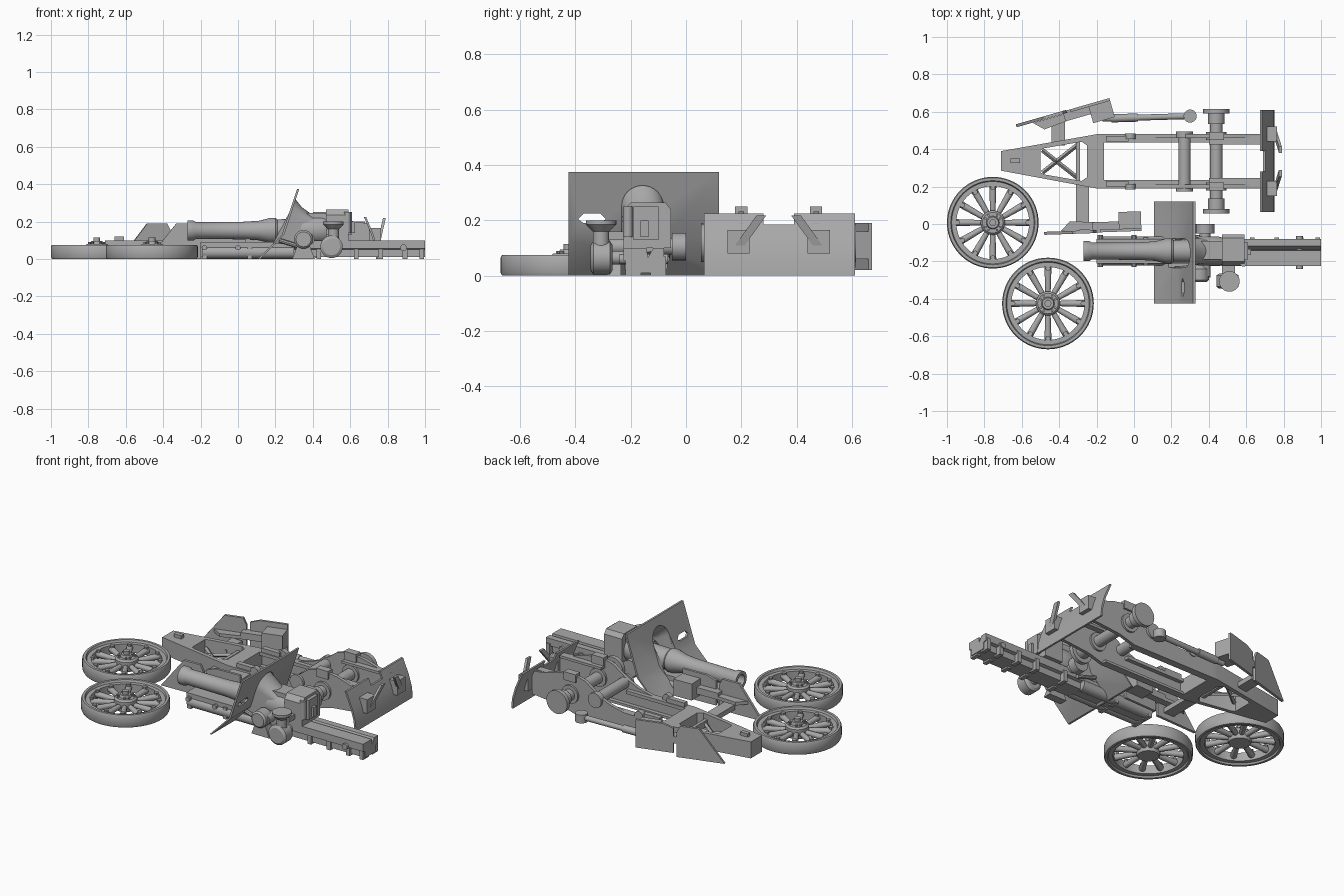
import bpy
import bmesh
from math import sin, cos, pi, radians
from mathutils import Vector, Matrix

if "Cube" in bpy.data.objects:
    bpy.data.objects.remove(bpy.data.objects["Cube"], do_unlink=True)

steel = bpy.data.materials.new("plain grey steel")
steel.use_nodes = True
GREY = (0.4, 0.4, 0.4, 1)
steel.diffuse_color = GREY
steel.node_tree.nodes["Principled BSDF"].inputs["Base Color"].default_value = GREY
parts = []


def loft(name, rings, caps=True):
    """Skin a sequence of equal rings of points."""
    bm = bmesh.new()
    rows = [[bm.verts.new(p) for p in ring] for ring in rings]
    count = len(rows[0])
    for low, high in zip(rows, rows[1:]):
        for i in range(count):
            j = (i + 1) % count
            bm.faces.new((low[i], low[j], high[j], high[i]))
    if caps:
        bm.faces.new(rows[0])
        bm.faces.new(rows[-1])
    bmesh.ops.remove_doubles(bm, verts=bm.verts, dist=0.0001)
    bmesh.ops.recalc_face_normals(bm, faces=bm.faces)
    mesh = bpy.data.meshes.new(name)
    bm.to_mesh(mesh)
    bm.free()
    mesh.materials.append(steel)
    obj = bpy.data.objects.new(name, mesh)
    bpy.context.collection.objects.link(obj)
    parts.append(obj)
    return obj


def prism(name, outline, axis, low, high):
    """Extrude a 2D outline along one axis."""
    place = {"x": lambda a, b, d: (d, a, b),
             "y": lambda a, b, d: (a, d, b),
             "z": lambda a, b, d: (a, b, d)}[axis]
    return loft(name, [[place(a, b, d) for a, b in outline] for d in (low, high)])


def box(name, x, y, z):
    return prism(name, [(x[0], y[0]), (x[1], y[0]), (x[1], y[1]), (x[0], y[1])], "z", *z)


def turn(name, start, direction, profile, sides=32, caps=True):
    """Revolve (radius, distance) pairs around a direction."""
    spin = Vector(direction).to_track_quat("Z", "Y")
    rings = [[Vector(start) + spin @ Vector((r * cos(2 * pi * i / sides),
              r * sin(2 * pi * i / sides), d)) for i in range(sides)] for r, d in profile]
    return loft(name, rings, caps and profile[0][0] > 0)


def rod(name, start, end, r, r_end=None, sides=20):
    line = Vector(end) - Vector(start)
    return turn(name, start, line, [(r, 0), (r_end or r, line.length)], sides)


def cut(target, cutter):
    mod = target.modifiers.new("opening", "BOOLEAN")
    mod.operation, mod.solver, mod.object = "DIFFERENCE", "EXACT", cutter
    with bpy.context.temp_override(object=target, active_object=target):
        bpy.ops.object.modifier_apply(modifier=mod.name)
    parts.remove(cutter)
    bpy.data.objects.remove(cutter, do_unlink=True)


# Two spoked wheels lying flat
TYRE = [(.195, .01), (.22, .01), (.225, 0), (.24, 0), (.245, .01), (.245, .065),
        (.24, .075), (.225, .075), (.22, .062), (.195, .062)]
HUB = [(0, .01), (.06, .01), (.065, .02), (.065, .07), (.055, .08), (.035, .08),
       (.03, .095), (.018, .095), (.018, .115), (0, .115)]
for label, cx, cy in (("rear", -.755, .007), ("front", -.46, -.425)):
    base = (cx, cy, 0)
    turn(label + "_wheel_tyre", base, (0, 0, 1), TYRE + TYRE[:1], 64, False)
    turn(label + "_wheel_hub", base, (0, 0, 1), HUB)
    for i in range(12):
        c, s = cos(i * pi / 6), sin(i * pi / 6)
        at = lambda r, z: (cx + r * c, cy + r * s, z)
        rod(label + "_wheel_spoke", at(.05, .04), at(.2, .04), .014, .019, 12)
        rod(label + "_spoke_bolt", at(.187, .04), at(.187, .068), .013, sides=8)
        if i % 3:
            rod(label + "_hub_bolt", at(.045, .07), at(.045, .09), .007, sides=6)

# Tapered trail with a braced window
MID = .335
trail = prism("trail", [(-.71, .285), (-.2, .19), (-.16, .19), (-.16, .48),
                        (-.2, .48), (-.71, .39)], "z", 0, .1)
cut(trail, prism("window_cutter", [(-.5, .275), (-.48, .265), (-.28, .23), (-.25, .25),
                                   (-.25, .42), (-.28, .44), (-.48, .405), (-.5, .395)],
                 "z", -.1, .2))
for side in (-1, 1):
    rod("trail_brace", (-.49, MID - .06 * side, .05), (-.3, MID + .09 * side, .05), .012, sides=4)
box("trail_brace_post", (-.31, -.29), (.23, .44), (.03, .07))
box("trail_tip_block", (-.66, -.61), (.325, .35), (.1, .12))

# Side cheeks arching over the axle
CHEEK = [(-.2, 0), (.4, 0), (.5, .03), (.7, .05), (.7, .19), (.62, .2), (.54, .225),
         (.5, .232), (.38, .232), (.34, .22), (.3, .19), (.24, .15), (.17, .12),
         (.08, .1), (-.2, .1)]
for side in (-1, 1):
    y = MID + .135 * side
    prism("side_cheek", CHEEK, "y", y - .01, y + .01)
    box("cheek_rail", (-.16, .24), sorted((y, y - .035 * side)), (.08, .1))
    box("cheek_top_rail", (.4, .68), sorted((y, y - .045 * side)), (.185, .2))
    box("cheek_bottom_rail", (-.16, .4), sorted((y, y - .035 * side)), (0, .015))
    box("cheek_bracket", (-.15, -.03), sorted((y, y - .03 * side)), (.1, .125))
    rod("cheek_pin", (-.02, y - .015, .11), (-.02, y + .015, .11), .028)
    rod("shaft_boss", (.27, y - .01, .13), (.27, y + .025 * side, .13), .045)
    rod("axle_collar", (.44, y - .022, .12), (.44, y + .022, .12), .055)
    box("axle_cap", (.4, .48), (y - .022, y + .022), (.2, .25))
    rod("axle_flange", (.44, MID + .255 * side, .12), (.44, MID + .28 * side, .12), .07)
    rod("axle_sleeve", (.44, MID + .2 * side, .12), (.44, MID + .26 * side, .12), .045)
rod("cross_shaft", (.27, .19, .13), (.27, .48, .13), .033)
rod("axle", (.44, .06, .12), (.44, .61, .12), .034)

# Sloping end plate with two latches
SLOPE = [(.685, .225), (.725, .13), (.745, .06), (.75, 0), (.738, 0), (.733, .06),
         (.713, .13), (.673, .225)]
end_plate = prism("end_plate", SLOPE, "y", .065, .61)
cut(end_plate, box("notch_cutter", (.6, .8), (.28, .39), (.185, .3)))
for side in (-1, 1):
    y = MID + side * .145
    box("latch_pad", (.7, .765), (y - .04, y + .04), (.08, .165))
    loft("latch_arm", [[(x + dx, y + side * (inset + dy), z)
                        for dx, dy in ((0, 0), (.015, 0), (.015, .035), (0, .035))]
                       for x, inset, z in ((.748, -.015, .1), (.775, -.1, .218))])


# Folded armour flaps, one on each side of the trail
def flap(label, origin, angle, inward):
    first = len(parts)
    prism(label + "_flap", [(0, 0), (.15, .19), (.26, .19), (.28, .15), (.28, 0)],
          "y", -.008, .008)
    prism(label + "_flap_lean", [(.09, .01), (.14, .06), (.27, .05), (.3, .01)], "z", .08, .1)
    prism(label + "_second_flap", [(.3, .02), (.3, .17), (.36, .19), (.52, .19), (.52, .02)],
          "y", -.005, .01)
    box(label + "_flap_bar", (.26, .44), (-.005, .05), (.08, .12))
    box(label + "_flap_block", (.4, .52), (.01, .1), (.06, .16))
    move = (Matrix.Translation(origin) @ Matrix.Rotation(radians(angle), 4, "Z")
            @ Matrix.Diagonal((1, inward, 1, 1)))
    for obj in parts[first:]:
        obj.data.transform(move)
        if inward < 0:
            obj.data.flip_normals()


flap("front", (-.48, -.05, 0), 2, 1)
flap("back", (-.63, .525, 0), 16, -1)
box("front_flap_link", (-.31, -.24), (-.03, .21), (.03, .06))
box("back_flap_link", (-.44, -.37), (.42, .57), (.03, .06))
rod("tie_rod", (-.17, .563, .055), (.3, .577, .055), .016)
rod("tie_rod_sleeve", (-.12, .565, .055), (.02, .569, .055), .022)
rod("tie_rod_eye", (.3, .577, .03), (.3, .577, .08), .035)

# Barrel with flared muzzle and breech collar
AXIS = -.145
BARREL = [(.034, .05), (.034, 0), (.054, 0), (.054, .03), (.045, .045), (.047, .3),
          (.052, .38), (.064, .43), (.068, .44), (.068, .47), (.06, .48), (.065, .75), (.03, .75)]
turn("barrel", (-.27, AXIS, .152), (1, 0, 0), BARREL, 40)


# Bent gun shield with sight slot and arched opening
def shield_x(z):
    return .107 + z * .985 if z < .13 else .235 + (z - .13) * .33


bends = (0, .13, .375)
shield = prism("gun_shield", [(shield_x(z), z) for z in bends]
               + [(shield_x(z) + .012, z) for z in reversed(bends)], "y", -.425, .12)


def arch(size):
    """Half-round outline standing on straight legs, as (y, z)."""
    top = [(-.157 + size * cos(pi * i / 16), .25 + size * sin(pi * i / 16)) for i in range(17)]
    return [(-.157 + size, .08)] + top + [(-.157 - size, .08)]


cut(shield, prism("gun_cutter", arch(.076), "x", -.1, .6))
cut(shield, prism("slot_cutter", [(-.39, .205), (-.37, .225), (-.31, .225), (-.29, .205),
                                  (-.31, .19), (-.37, .19)], "x", 0, .6))
wide = arch(.078)
loft("shield_hood", [[(shield_x(z), y, z) for y, z in wide],
                     [(.34, AXIS + (y + .157) * .9, .08 + (z - .08) * .8) for y, z in wide],
                     [(.4, AXIS + (y + .157) * .8, .08 + (z - .08) * .62) for y, z in wide]], False)
for y in (-.24, -.07):
    rod("shield_stay", (.22, y, .1), (.35, y, .06), .012, sides=8)

# Cradle: grooved slide behind, recoil cylinders in front
prism("rear_slide", [(-.225, .055), (-.225, .1), (-.142, .1), (-.138, .065), (-.118, .1),
                     (-.08, .1), (-.08, .055), (-.1, .05), (-.1, .01),
                     (-.205, .01), (-.205, .05)], "x", .3, 1)
box("front_slide", (-.2, .32), (-.21, -.08), (.06, .09))
box("front_slide_keel", (-.2, .32), (-.175, -.115), (.01, .06))
for y in (-.19, -.1):
    rod("recoil_cylinder", (-.19, y, .035), (.3, y, .035), .033)
    for x in (-.19, .05, .42, .62, .75, .88, .97):
        box("slide_lug", (x, x + .025), (y - .028, y + .028), (0, .07))
for x in (-.18, .0):
    rod("slide_pin", (x, -.23, .06), (x, -.06, .06), .014, sides=10)
rod("slide_end_pin", (.885, -.24, .06), (.885, -.065, .06), .018)

# Breech
turn("breech_ring", (.33, AXIS, .155), (1, 0, 0),
     [(.07, 0), (.078, .02), (.078, .12), (.07, .15)], 32)
prism("breech_block", [(-.225, .1), (-.225, .235), (-.2, .265), (-.075, .265),
                       (-.055, .24), (-.055, .1)], "x", .47, .59)
box("breech_door", (.58, .61), (-.19, -.1), (.13, .25))
box("breech_lever", (.6, .625), (-.165, -.135), (.14, .2))
box("breech_top_cover", (.36, .5), (-.19, -.09), (.21, .245))
rod("firing_cylinder", (.585, -.21, .14), (.585, -.21, .25), .018)

# Elevating gear and handwheel drum
rod("trunnion", (.38, -.28, .105), (.38, .0, .105), .03)
rod("left_trunnion_cap", (.38, -.05, .105), (.38, .0, .105), .05)
turn("gear_case", (.35, -.31, .105), (0, 1, 0), [(.04, 0), (.05, .01), (.05, .07), (.03, .09)])
prism("gear_stand", [(.29, 0), (.41, 0), (.38, .08), (.32, .08)], "y", -.285, -.235)
turn("drum", (.5, -.345, .065), (0, 1, 0), [(.045, 0), (.06, .01), (.06, .07), (.045, .08)])
rod("drum_shaft", (.5, -.28, .065), (.5, -.2, .065), .025)
turn("sight_cup", (.51, -.307, .1), (0, 0, 1),
     [(.03, 0), (.03, .06), (.055, .085), (.055, .1), (.04, .1)])
box("sight_arm", (.47, .54), (-.28, -.2), (.13, .16))

# Smooth shading with sharp edges kept
bpy.ops.object.select_all(action="DESELECT")
for obj in parts:
    obj.select_set(True)
bpy.context.view_layer.objects.active = parts[0]
bpy.ops.object.shade_smooth_by_angle(angle=radians(32))
